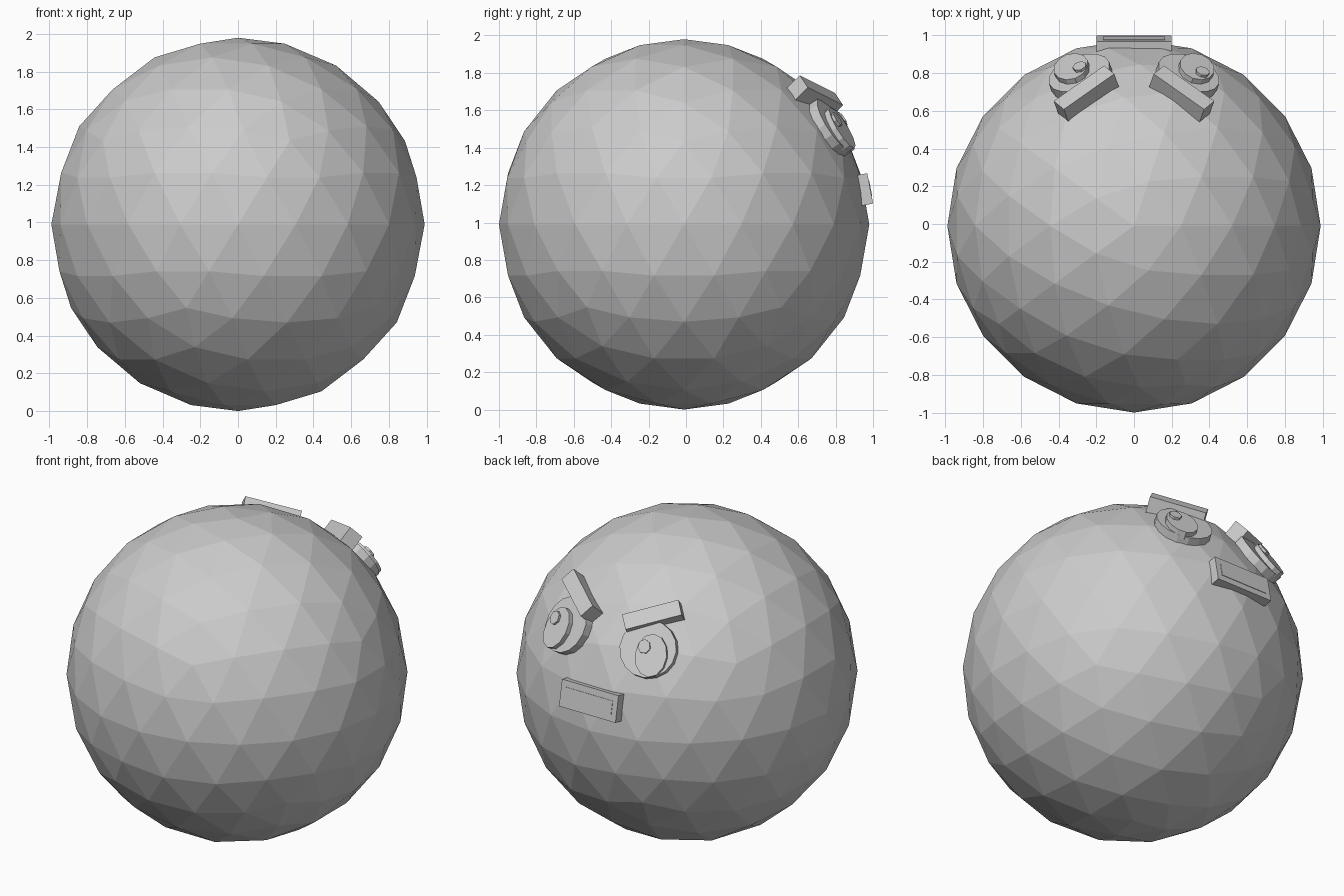
import bpy, math
from mathutils import Vector, Matrix

if "Cube" in bpy.data.objects:
    bpy.data.objects.remove(bpy.data.objects["Cube"])

CENTRE = Vector((0, -0.01, 0.99))
RADIUS = 0.99

grey = bpy.data.materials.new("grey")
grey.diffuse_color = (0.6, 0.6, 0.6, 1)
grey.use_nodes = True
grey.node_tree.nodes["Principled BSDF"].inputs["Base Color"].default_value = grey.diffuse_color


def finish(name):
    obj = bpy.context.object
    obj.name = name
    obj.data.materials.append(grey)
    return obj


def place(obj, direction, front, size, across=0, up=0, roll=0):
    """Seat a unit part on the ball, its front at distance `front` from the centre.
    across runs towards +x, up runs over the ball, roll turns about the normal."""
    n = Vector(direction).normalized()
    a = Vector((n.y, -n.x, 0)).normalized()
    u = a.cross(n)
    basis = Matrix((-a, u, n)).transposed().to_4x4()
    pos = CENTRE + n * (front - size[2] / 2) + a * across + u * up
    obj.matrix_world = (Matrix.Translation(pos) @ basis
                        @ Matrix.Rotation(math.radians(roll), 4, 'Z')
                        @ Matrix.Diagonal((*size, 1)))


def box(name, *args, **kw):
    bpy.ops.mesh.primitive_cube_add(size=1)
    place(finish(name), *args, **kw)


def disc(name, sides, *args, **kw):
    bpy.ops.mesh.primitive_cylinder_add(vertices=sides, radius=0.5, depth=1)
    place(finish(name), *args, **kw)


# Faceted ball body
bpy.ops.mesh.primitive_ico_sphere_add(subdivisions=3, radius=RADIUS, location=CENTRE)
finish("body")

# Eyes and slanted brows
for side, s, pupil_across in (("left", -1, 0.014), ("right", 1, 0.066)):
    eye = (s * 0.287, 0.80, 0.527)
    disc(side + "_eye", 16, eye, 1.015, (0.34, 0.34, 0.06))
    disc(side + "_iris", 12, eye, 1.045, (0.19, 0.255, 0.05), across=s * 0.03, up=-0.04)
    disc(side + "_pupil", 7, eye, 1.06, (0.075, 0.085, 0.04), across=pupil_across, up=0.007)
    box(side + "_brow", (s * 0.253, 0.70, 0.684), 1.06, (0.34, 0.095, 0.125), roll=-s * 22)

# Mouth slab with a thin inner panel
mouth = (0, 0.982, 0.19)
box("mouth", mouth, 1.013, (0.40, 0.165, 0.06))
box("mouth_panel", mouth, 1.016, (0.33, 0.085, 0.008))
